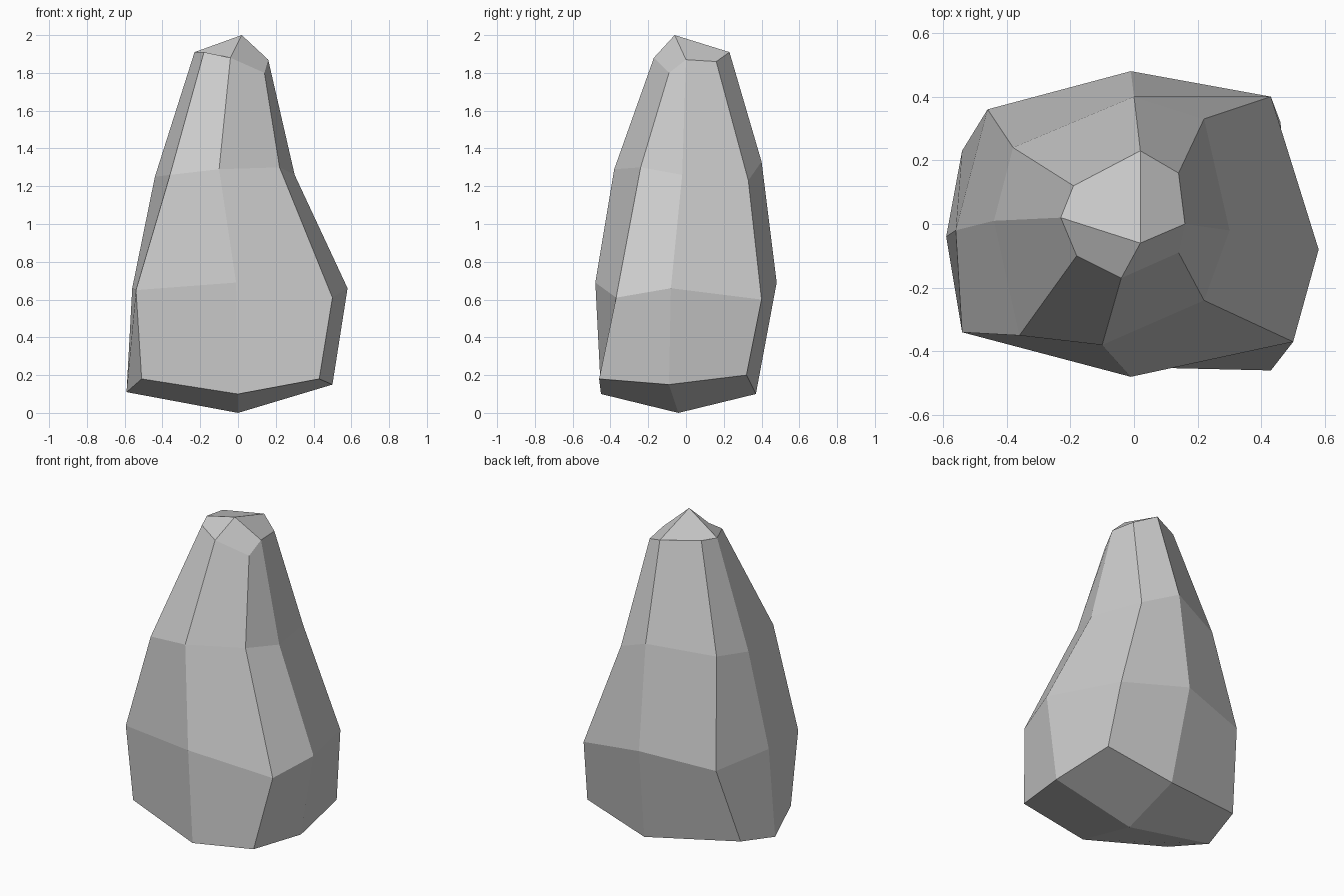
import bpy
import bmesh
from mathutils import Vector

# Remove the default cube
default_cube = bpy.data.objects.get("Cube")
if default_cube is not None:
    bpy.data.objects.remove(default_cube, do_unlink=True)


def make_material(name, colour):
    material = bpy.data.materials.new(name)
    material.use_nodes = True
    material.diffuse_color = colour
    shader = next(n for n in material.node_tree.nodes if n.type == "BSDF_PRINCIPLED")
    shader.inputs["Base Color"].default_value = colour
    return material


# Cross-sections of the boulder, each starting at the left-hand side
# and running past the front corner, front, right, back and round again
base_ring = [(-.59, -.04, .11), (-.51, -.31, .18), (0, -.45, .1), (.43, -.46, .18),
             (.5, -.09, .15), (.46, .32, .2), (.03, .37, .1), (-.54, .23, .17)]
belly_ring = [(-.56, -.02, .66), (-.54, -.34, .65), (-.01, -.48, .69), (.5, -.37, .61),
              (.58, -.08, .66), (.43, .4, .6), (-.01, .48, .69), (-.46, .36, .64)]
shoulder_ring = [(-.44, .01, 1.25), (-.36, -.35, 1.26), (-.1, -.38, 1.29), (.22, -.24, 1.3),
                 (.3, -.02, 1.26), (.22, .33, 1.23), (0, .4, 1.33), (-.38, .24, 1.29)]
crown_ring = [(-.23, .02, 1.91), (-.18, -.1, 1.91), (-.04, -.17, 1.88), (.14, -.09, 1.8),
              (.16, 0, 1.87), (.14, .16, 1.86), (.02, .23, 1.91), (-.19, .12, 1.92)]
peak_point = (.02, -.06, 2)
foot_point = (0, -.04, 0)


def bridge(bm, lower, upper):
    """Join two matching rings with a band of quads."""
    count = len(lower)
    for i in range(count):
        following = (i + 1) % count
        bm.faces.new((lower[i], lower[following], upper[following], upper[i]))


def cap(bm, ring, centre_point):
    """Close a ring with quads that meet at a single centre point."""
    centre = bm.verts.new(Vector(centre_point))
    count = len(ring)
    for i in range(0, count, 2):
        bm.faces.new((ring[i], ring[i + 1], ring[(i + 2) % count], centre))


# Boulder body: stacked faceted bands closed by a peak and a foot
bm = bmesh.new()
rings = [[bm.verts.new(Vector(point)) for point in ring]
         for ring in (base_ring, belly_ring, shoulder_ring, crown_ring)]
for lower, upper in zip(rings, rings[1:]):
    bridge(bm, lower, upper)
cap(bm, rings[-1], peak_point)
cap(bm, rings[0], foot_point)
bmesh.ops.recalc_face_normals(bm, faces=bm.faces[:])

mesh = bpy.data.meshes.new("boulder")
bm.to_mesh(mesh)
bm.free()
mesh.materials.append(make_material("stone grey", (.6, .6, .6, 1)))
boulder = bpy.data.objects.new("boulder", mesh)
bpy.context.collection.objects.link(boulder)
